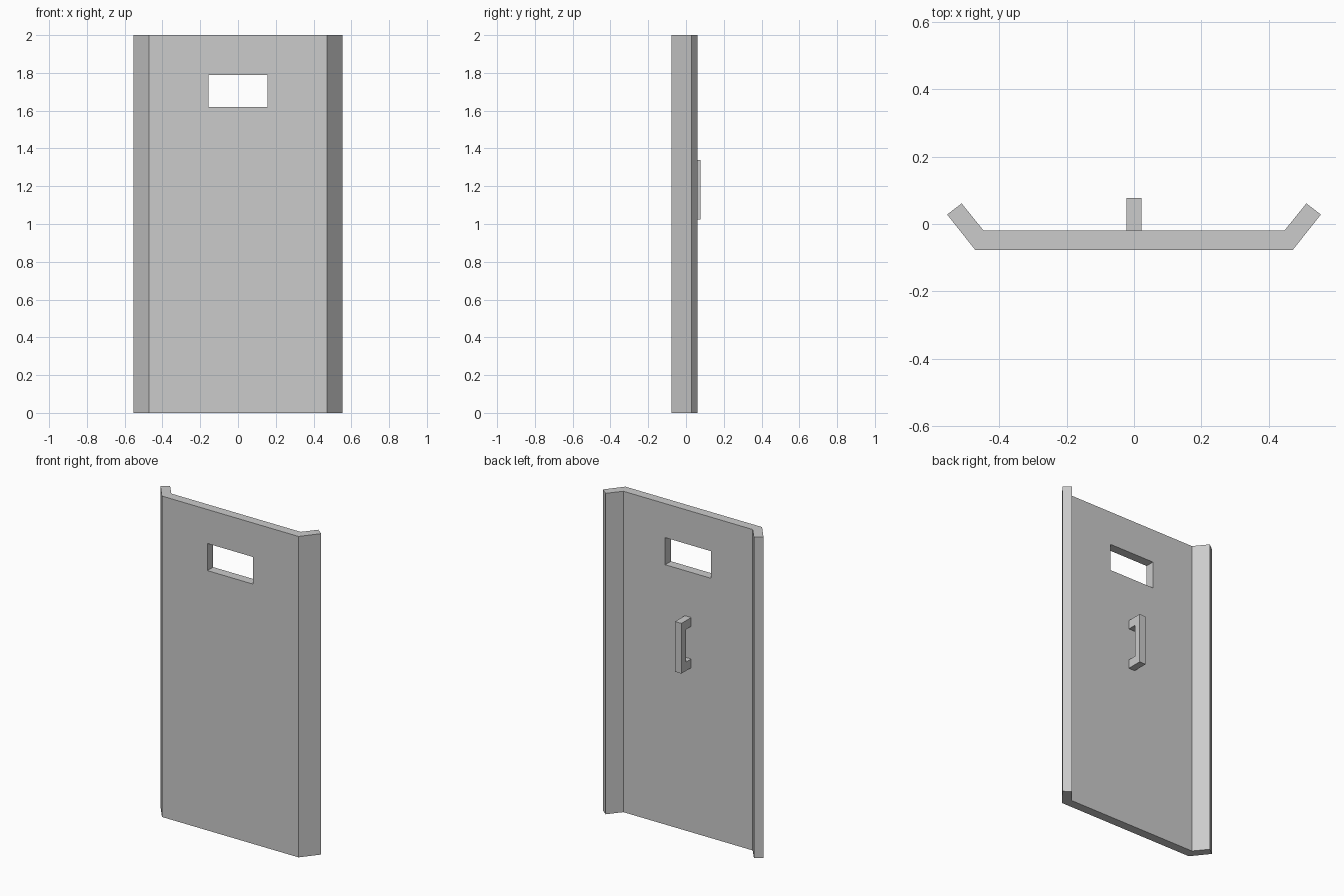
import bpy, bmesh
from mathutils import Vector

if "Cube" in bpy.data.objects:
    bpy.data.objects.remove(bpy.data.objects["Cube"])


def prism(name, points, direction):
    """Solid made by sweeping a closed 3D outline along a direction."""
    bm = bmesh.new()
    face = bm.faces.new([bm.verts.new(p) for p in points])
    swept = bmesh.ops.extrude_face_region(bm, geom=[face])["geom"]
    verts = [v for v in swept if isinstance(v, bmesh.types.BMVert)]
    bmesh.ops.translate(bm, verts=verts, vec=Vector(direction))
    bmesh.ops.recalc_face_normals(bm, faces=bm.faces)
    mesh = bpy.data.meshes.new(name)
    bm.to_mesh(mesh)
    bm.free()
    obj = bpy.data.objects.new(name, mesh)
    bpy.context.collection.objects.link(obj)
    return obj


FRONT, BACK = -0.0765, -0.0195

# Shield plate: half cross-section mirrored in x, with angled side wings
half = [(0.471, FRONT), (0.554, 0.028), (0.511, 0.061), (0.446, BACK)]
outline = half + [(-x, y) for x, y in reversed(half)]
plate = prism("shield_plate", [(x, y, 0) for x, y in outline], (0, 0, 2))

# Viewing window cut through the plate
wx, z0, z1 = 0.157, 1.619, 1.788
cutter = prism("window_cutter",
               [(-wx, -0.2, z0), (wx, -0.2, z0), (wx, -0.2, z1), (-wx, -0.2, z1)],
               (0, 0.4, 0))
cutter.hide_render = True
cut = plate.modifiers.new("window", 'BOOLEAN')
cut.operation, cut.solver, cut.object = 'DIFFERENCE', 'EXACT', cutter
bpy.context.view_layer.objects.active = plate
bpy.ops.object.modifier_apply(modifier=cut.name)
bpy.data.objects.remove(cutter)

# C-shaped grip on the back
hw, bottom, top, foot = 0.022, 1.025, 1.338, 0.055
outer, inner = 0.0765, 0.033
grip = [(BACK, bottom), (outer, bottom), (outer, top), (BACK, top),
        (BACK, top - foot), (inner, top - foot),
        (inner, bottom + foot), (BACK, bottom + foot)]
prism("grip_handle", [(-hw, y, z) for y, z in grip], (2 * hw, 0, 0))
